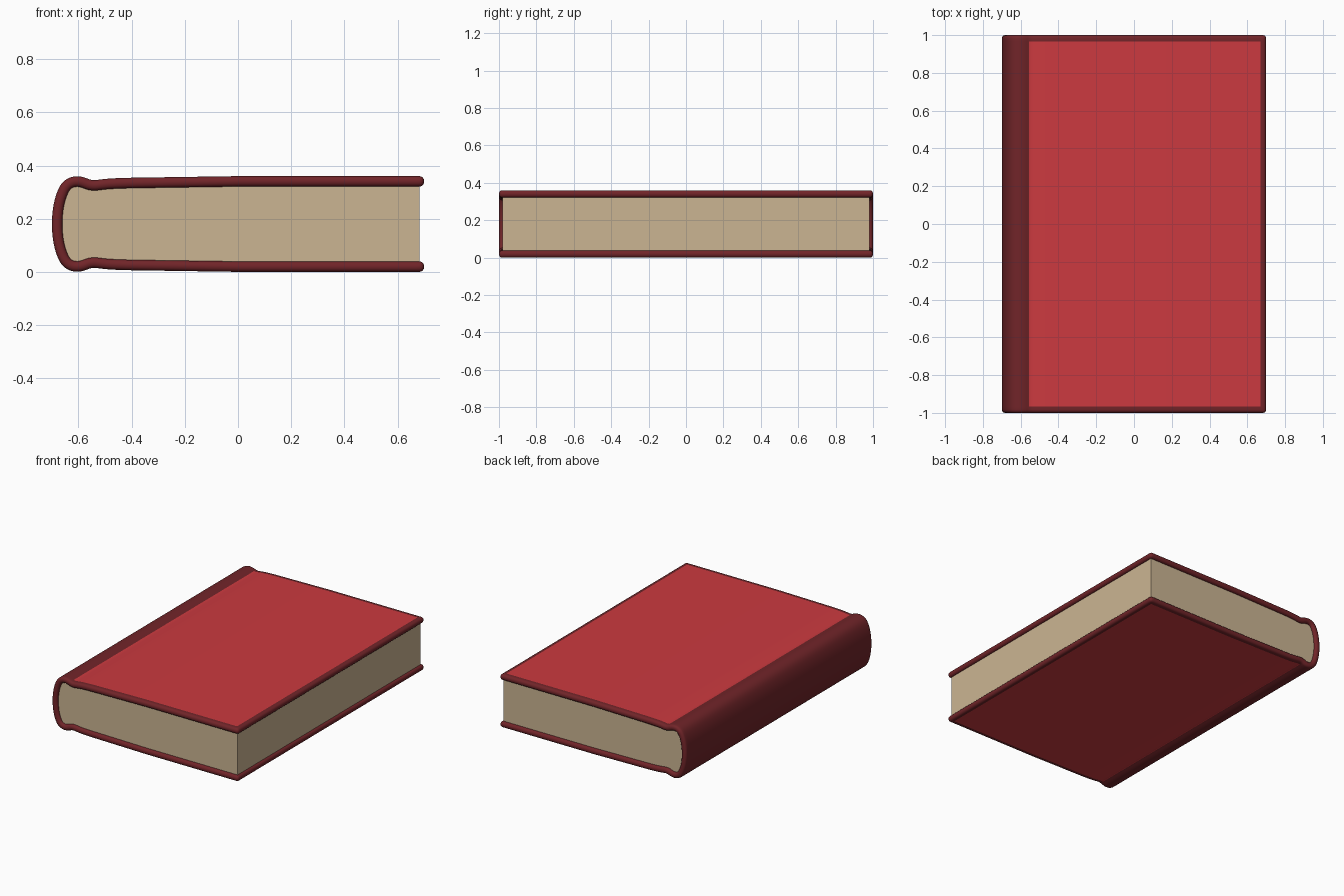
import bpy, bmesh, math
from mathutils import Vector

if "Cube" in bpy.data.objects:
    bpy.data.objects.remove(bpy.data.objects["Cube"])

HEIGHT, THICK = 0.36, 0.039

# Upper half of the outer cover profile (x, z), spine middle to fore edge
HALF = [(-0.70, 0.18), (-0.698, 0.22), (-0.692, 0.26), (-0.682, 0.295),
        (-0.668, 0.325), (-0.65, 0.345), (-0.625, 0.357), (-0.598, 0.359),
        (-0.575, 0.354), (-0.556, 0.347), (-0.54, 0.345), (-0.52, 0.347),
        (-0.48, 0.351), (-0.4, 0.354), (-0.2, 0.357), (0.0, 0.36),
        (0.67, 0.36), (0.70, 0.36)]


def material(name, color):
    m = bpy.data.materials.new(name)
    m.diffuse_color = (*color, 1)
    m.use_nodes = True
    m.node_tree.nodes["Principled BSDF"].inputs["Base Color"].default_value = m.diffuse_color
    return m


def smooth(points, steps=3):
    """Catmull-Rom smoothing of the spine and hinge; the board stays as given."""
    pts = [Vector(p) for p in points]
    before = Vector((pts[1].x, HEIGHT - pts[1].y))
    out = []
    for i, p in enumerate(pts):
        out.append(p)
        if p.x >= -0.41:
            continue
        a, b, c = (pts[i - 1] if i else before), pts[i + 1], pts[i + 2]
        for k in range(1, steps):
            t = k / steps
            out.append(0.5 * (2 * p + (b - a) * t + (2 * a - 5 * p + 4 * b - c) * t**2
                              + (3 * p - a - 3 * b + c) * t**3))
    return out


def make_object(name, bm, mats):
    mesh = bpy.data.meshes.new(name)
    bm.to_mesh(mesh)
    bm.free()
    for m in mats:
        mesh.materials.append(m)
    ob = bpy.data.objects.new(name, mesh)
    bpy.context.collection.objects.link(ob)
    bpy.ops.object.select_all(action='DESELECT')
    bpy.context.view_layer.objects.active = ob
    ob.select_set(True)
    return ob


upper = smooth(HALF)
lower = [Vector((p.x, HEIGHT - p.y)) for p in reversed(upper[1:])]
profile = lower + upper

dark = material("dark_red_cloth", (0.165, 0.018, 0.022))
red = material("red_board", (0.60, 0.042, 0.05))
paper = material("paper", (0.60, 0.46, 0.29))

# Cover: one wrapped sheet with red panels, thickened and rounded at its rim
bm = bmesh.new()
rows = [[bm.verts.new((p.x, y, p.y)) for p in profile] for y in (-1, -0.967, 0.967, 1)]
for j in range(3):
    for i in range(len(profile) - 1):
        f = bm.faces.new((rows[j][i], rows[j][i + 1], rows[j + 1][i + 1], rows[j + 1][i]))
        x = f.calc_center_median().x
        f.material_index = int(j == 1 and -0.556 < x < 0.67)
cover = make_object("cover", bm, [dark, red])
solid = cover.modifiers.new("thickness", 'SOLIDIFY')
solid.thickness, solid.offset = THICK, -1
bevel = cover.modifiers.new("rounded_rim", 'BEVEL')
bevel.width, bevel.segments = 0.0175, 4
bevel.limit_method, bevel.angle_limit = 'ANGLE', math.radians(60)
for name in [m.name for m in cover.modifiers]:
    bpy.ops.object.modifier_apply(modifier=name)
bpy.ops.object.shade_smooth_by_angle(angle=math.radians(40))

# Page block: follows the inside of the cover, slightly sunk into it
inner = []
for i, p in enumerate(profile):
    t = (profile[min(i + 1, len(profile) - 1)] - profile[max(i - 1, 0)]).normalized()
    q = p + Vector((t.y, -t.x)) * (THICK - 0.006)
    inner.append((min(q.x, 0.683), q.y))
bm = bmesh.new()
face = bm.faces.new([bm.verts.new((x, -0.98, z)) for x, z in inner])
ext = bmesh.ops.extrude_face_region(bm, geom=[face], use_keep_orig=True)
bmesh.ops.translate(bm, vec=(0, 1.96, 0),
                    verts=[g for g in ext["geom"] if isinstance(g, bmesh.types.BMVert)])
bmesh.ops.recalc_face_normals(bm, faces=bm.faces)
pages = make_object("pages", bm, [paper])
bpy.ops.object.shade_smooth_by_angle(angle=math.radians(40))
